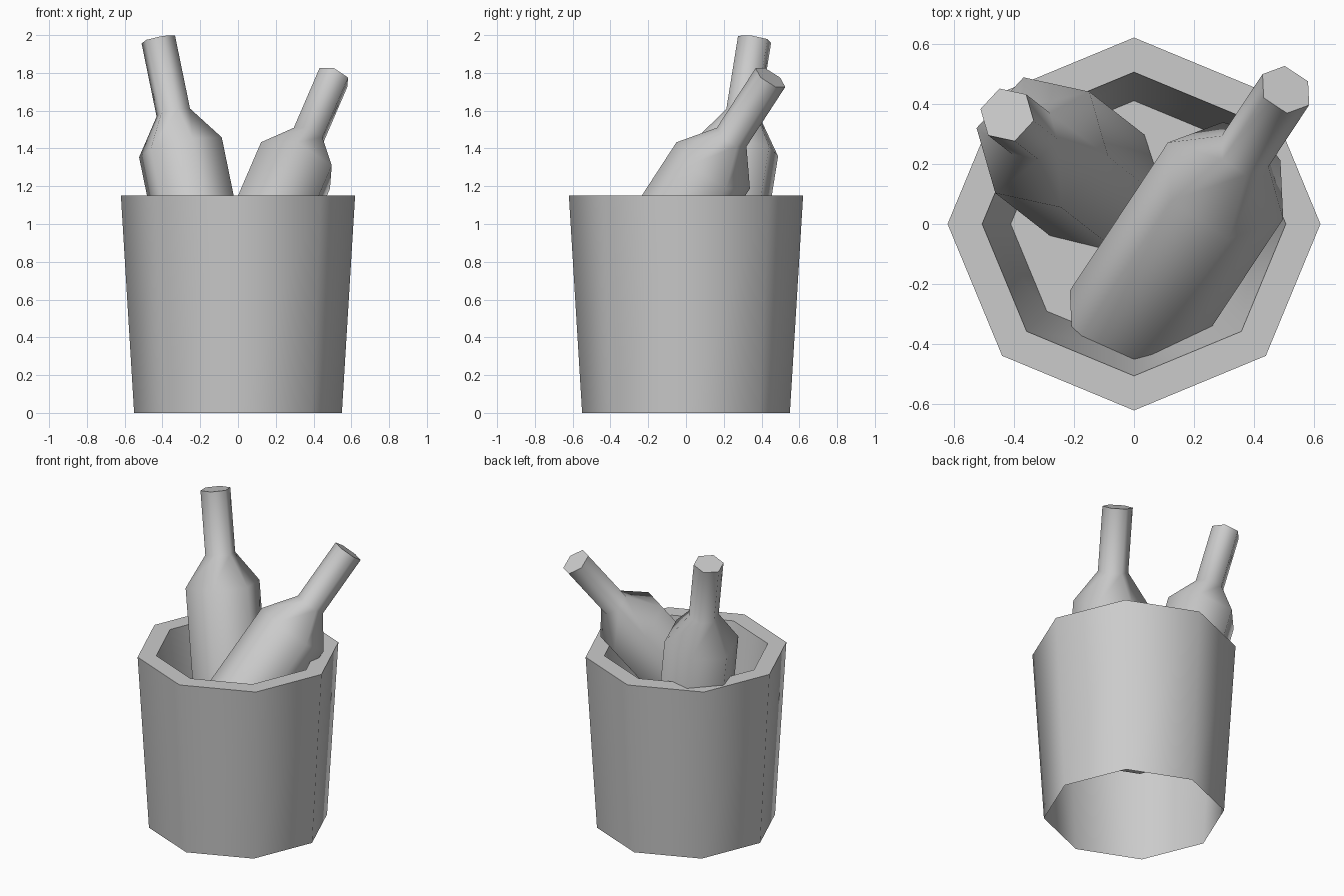
import bpy, bmesh
from math import radians, cos, sin, tau
from mathutils import Matrix

if "Cube" in bpy.data.objects:
    bpy.data.objects.remove(bpy.data.objects["Cube"])


def lathe(name, profile, sides, cap_start, cap_end, matrix=Matrix()):
    """Sweep (radius, z) points round the z axis, optionally capping each end."""
    bm = bmesh.new()
    rings = [[bm.verts.new((r * cos(tau * i / sides), r * sin(tau * i / sides), z))
              for i in range(sides)] for r, z in profile]
    for a, b in zip(rings, rings[1:]):
        for i in range(sides):
            j = (i + 1) % sides
            bm.faces.new((a[i], a[j], b[j], b[i]))
    if cap_start:
        bm.faces.new(rings[0][::-1])
    if cap_end:
        bm.faces.new(rings[-1])
    mesh = bpy.data.meshes.new(name)
    bm.to_mesh(mesh)
    bm.free()
    mesh.transform(matrix)
    ob = bpy.data.objects.new(name, mesh)
    bpy.context.collection.objects.link(ob)
    bpy.ops.object.select_all(action='DESELECT')
    ob.select_set(True)
    bpy.context.view_layer.objects.active = ob
    bpy.ops.object.shade_smooth_by_angle(angle=radians(62))
    return ob


# Octagonal bucket: outer wall, rim, inner wall, raised floor; open underneath
lathe("bucket", [(0.55, 0), (0.62, 1.15), (0.505, 1.15), (0.41, 0.52)], 8, False, True)

# Six-sided bottle, measured back from the mouth at the origin
BOTTLE = [(0.23, -1.55), (0.23, -0.59), (0.093, -0.40), (0.093, 0)]


def bottle(name, mouth, lean_direction, tilt, spin):
    m = (Matrix.Translation(mouth)
         @ Matrix.Rotation(radians(lean_direction), 4, 'Z')
         @ Matrix.Rotation(radians(tilt), 4, 'Y')
         @ Matrix.Rotation(radians(spin), 4, 'Z'))
    lathe(name, BOTTLE, 6, True, True, m)


# Two bottles leaning against the rim
bottle("bottle_left", (-0.422, 0.363, 1.977), 142, 14.6, 25)
bottle("bottle_right", (0.505, 0.447, 1.775), 56.5, 38, 30)
